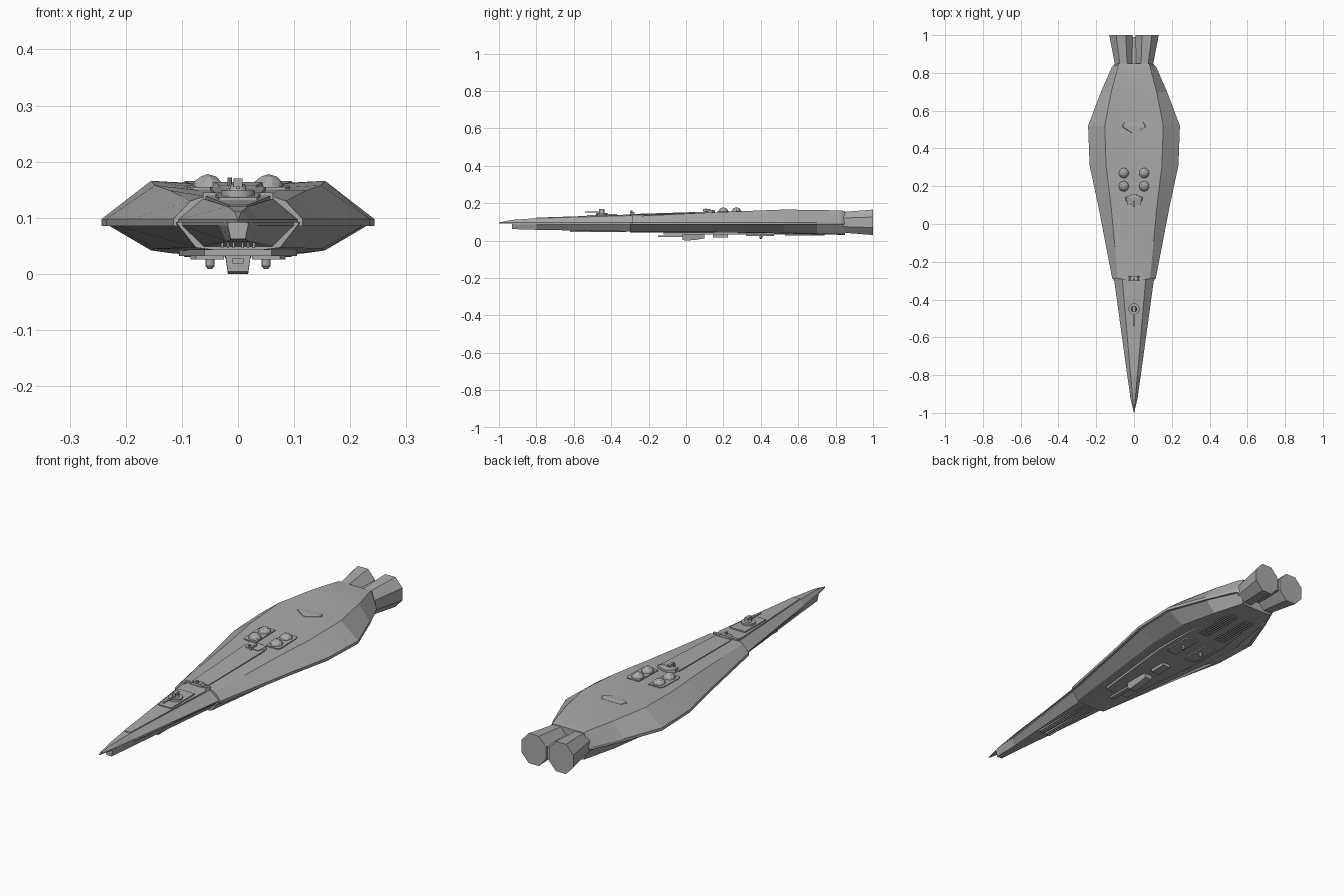
import bpy, bmesh, math
from mathutils import Matrix

if "Cube" in bpy.data.objects:
    bpy.data.objects.remove(bpy.data.objects["Cube"])


def material(name, v):
    m = bpy.data.materials.new(name)
    m.diffuse_color = (v, v, v, 1)
    m.use_nodes = True
    m.node_tree.nodes["Principled BSDF"].inputs["Base Color"].default_value = m.diffuse_color
    return m


HULL = material("hull grey", 0.40)


def finish(name, bm, smooth=None):
    bmesh.ops.recalc_face_normals(bm, faces=bm.faces)
    me = bpy.data.meshes.new(name)
    bm.to_mesh(me)
    bm.free()
    ob = bpy.data.objects.new(name, me)
    bpy.context.collection.objects.link(ob)
    me.materials.append(HULL)
    if smooth:
        bpy.context.view_layer.objects.active = ob
        ob.select_set(True)
        bpy.ops.object.shade_smooth_by_angle(angle=math.radians(smooth))
        ob.select_set(False)
    return ob


def loft(name, rings, smooth=None):
    """Skin closed rings of equal length and cap both ends."""
    bm = bmesh.new()
    vs = [[bm.verts.new(p) for p in r] for r in rings]
    n = len(vs[0])
    for a, b in zip(vs, vs[1:]):
        for i in range(n):
            j = (i + 1) % n
            bm.faces.new((a[i], a[j], b[j], b[i]))
    bm.faces.new(vs[0])
    bm.faces.new(vs[-1][::-1])
    return finish(name, bm, smooth)


def section(y, half):
    """Mirror a half profile of (x, z) points into a ring."""
    return ([(x, y, z) for x, z in half]
            + [(-x, y, z) for x, z in reversed(half)])


def box(name, x, y, z):
    return loft(name, [[(x[0], yy, z[0]), (x[1], yy, z[0]),
                        (x[1], yy, z[1]), (x[0], yy, z[1])] for yy in y])


def cyl(name, c, r, z0, z1, r2=None, n=12):
    ring = lambda rr, z: [(c[0] + rr * math.cos(2 * math.pi * i / n),
                           c[1] + rr * math.sin(2 * math.pi * i / n), z) for i in range(n)]
    return loft(name, [ring(r, z0), ring(r2 or r, z1)], 30)


def plate(name, outline, z0, z1):
    """Sloped plate; outline is (x, y), z grows from z0 at the front to z1 at the back."""
    ys = [p[1] for p in outline]
    zt = lambda y: z0 + (z1 - z0) * (y - min(ys)) / (max(ys) - min(ys))
    return loft(name, [[(x, y, zt(y) + d) for x, y in outline] for d in (-0.012, 0)])


# Upper hull: y, edge width, shoulder x/z, deck x/z
MAIN = [(-0.29, .115, .085, .130, .06, .139), (0.10, .190, .122, .149, .07, .149),
        (0.31, .235, .148, .158, .08, .154), (0.52, .243, .155, .166, .075, .160),
        (0.70, .175, .120, .164, .060, .161), (0.83, .118, .085, .161, .05, .160),
        (0.85, .100, .080, .157, .045, .157)]
loft("upper_hull", [section(y, [(w, .085), (w, .098), (sx, sz), (dx, dz)])
                    for y, w, sx, sz, dx, dz in MAIN], 12)
# Bow upper hull ending in a spike
BOW = [(-1.0, .001, .0005, .097), (-0.93, .017, .006, .111), (-0.80, .036, .018, .120),
       (-0.29, .106, .062, .134)]
loft("upper_bow", [section(y, [(w, .092), (w, .097), (s, z)]) for y, w, s, z in BOW])
# Raised bow deck strip
plate("bow_deck", [(-.016, -.80), (.016, -.80), (.058, -.32), (.045, -.29),
                   (-.045, -.29), (-.058, -.32)], .123, .140)
# Lower hull halves
LOW = [(-0.30, .108, .075, .047), (0.31, .228, .150, .045), (0.52, .235, .155, .042),
       (0.70, .168, .120, .037), (0.85, .098, .080, .035)]
loft("lower_hull", [section(y, [(w, .093), (w, .089), (b, z), (b * .6, z - .004)])
                    for y, w, b, z in LOW])
LBOW = [(-0.93, .018, .013, .062), (-0.80, .034, .020, .058), (-0.29, .100, .062, .049)]
loft("lower_bow", [section(y, [(w, .093), (w, .086), (b, z)]) for y, w, b, z in LBOW])

# Twin octagonal engines, flared toward the stern
for s in (1, -1):
    rings = []
    for y, cx, cz, rx, rz in [(.80, .054, .098, .042, .052), (.85, .056, .098, .046, .056),
                              (1.0, .069, .098, .062, .068)]:
        k = 1 / math.cos(math.pi / 8)
        rings.append([(s * (cx + rx * k * math.cos(math.pi * (i + .5) / 4)), y,
                       cz + rz * k * math.sin(math.pi * (i + .5) / 4)) for i in range(8)])
    loft("engine", rings)
box("engine_spine", (-.010, .010), (.80, .99), (.07, .125))

# Domes in pairs with long deck rails in front
for s in (1, -1):
    for y in (.20, .27):
        bm = bmesh.new()
        bmesh.ops.create_icosphere(bm, subdivisions=2, radius=.029,
                                   matrix=Matrix.Translation((s * .054, y, .149)))
        finish("sensor_dome", bm)
    plate("dome_base", [(s * .025, .165), (s * .085, .165), (s * .092, .18),
                        (s * .092, .29), (s * .085, .305), (s * .025, .305)], .155, .158)
# Long raised deck panel
plate("deck_panel", [(-.04, -.27), (.04, -.27), (.05, .12), (-.05, .12)], .143, .155)
# Command bridge and mast
loft("bridge", [section(y, [(w, .145), (w * .9, z)])
                for y, w, z in [(.10, .035, .157), (.14, .048, .164), (.155, .012, .160)]])
cyl("bridge_mast", (-.015, .105), .004, .15, .172, n=8)
box("bridge_gun", (-.006, .006), (.09, .13), (.155, .169))
# Hump marker on the aft deck
loft("aft_fairing", [section(y, [(w, .15), (w * .8, z)])
                     for y, w, z in [(.48, .008, .161), (.515, .075, .163), (.54, .06, .161)]])
# Forward bulkhead fin
box("bulkhead", (-.062, .062), (-.295, -.282), (.13, .145))
loft("forward_fin", [section(y, [(.03, .14), (.018, .152)]) for y in (-.30, -.275)])
cyl("fin_post", (0, -.292), .006, .14, .161, n=8)

# Forward gun turret
plate("turret_pad", [(-.034, -.53), (.034, -.53), (.040, -.37), (-.040, -.37)], .136, .143)
cyl("turret_ring", (0, -.45), .030, .138, .149, n=16)
cyl("turret_body", (0, -.45), .016, .148, .160, .012)
box("turret_head", (-.008, .008), (-.465, -.435), (.155, .170))
box("turret_barrel", (-.004, .004), (-.54, -.45), (.151, .156))

# Underside keel plate, bridge pod and boom
loft("keel_plate", [[(x, y, z) for x, y in [(-.06, -.12), (.06, -.12), (.105, .30), (.105, .48),
                                            (.07, .75), (-.07, .75), (-.105, .48), (-.105, .30)]]
                    for z in (.032, .046)])
loft("keel_pod", [section(y, [(.024, .042), (.018, z)])
                  for y, z in [(-.02, .004), (0, 0), (.05, .004), (.10, .012)]])
box("keel_boom", (-.010, .010), (-.15, 0), (.019, .028))
box("rear_pod", (-.020, .020), (.145, .225), (.018, .04))
for s in (1, -1):
    # Rounded pads and hanging pegs
    plate("peg_pad", [(s * .025, .32), (s * .075, .32), (s * .085, .34), (s * .085, .45),
                      (s * .075, .47), (s * .025, .47)], .038, .038)
    cyl("belly_peg", (s * .05, .40), .008, .04, .014, n=12)
    cyl("belly_peg_tip", (s * .05, .40), .008, .0141, .009, .004)
    # Belly vents, aft and forward
    for i in range(5):
        x = .018 + i * .012
        box("aft_vent", (s * x, s * (x + .005)), (.53, .74), (.028, .034))
    for i in range(3):
        x = .006 + i * .010
        box("bow_vent", (s * x, s * (x + .004)), (-.62, -.32), (.046, .058))
